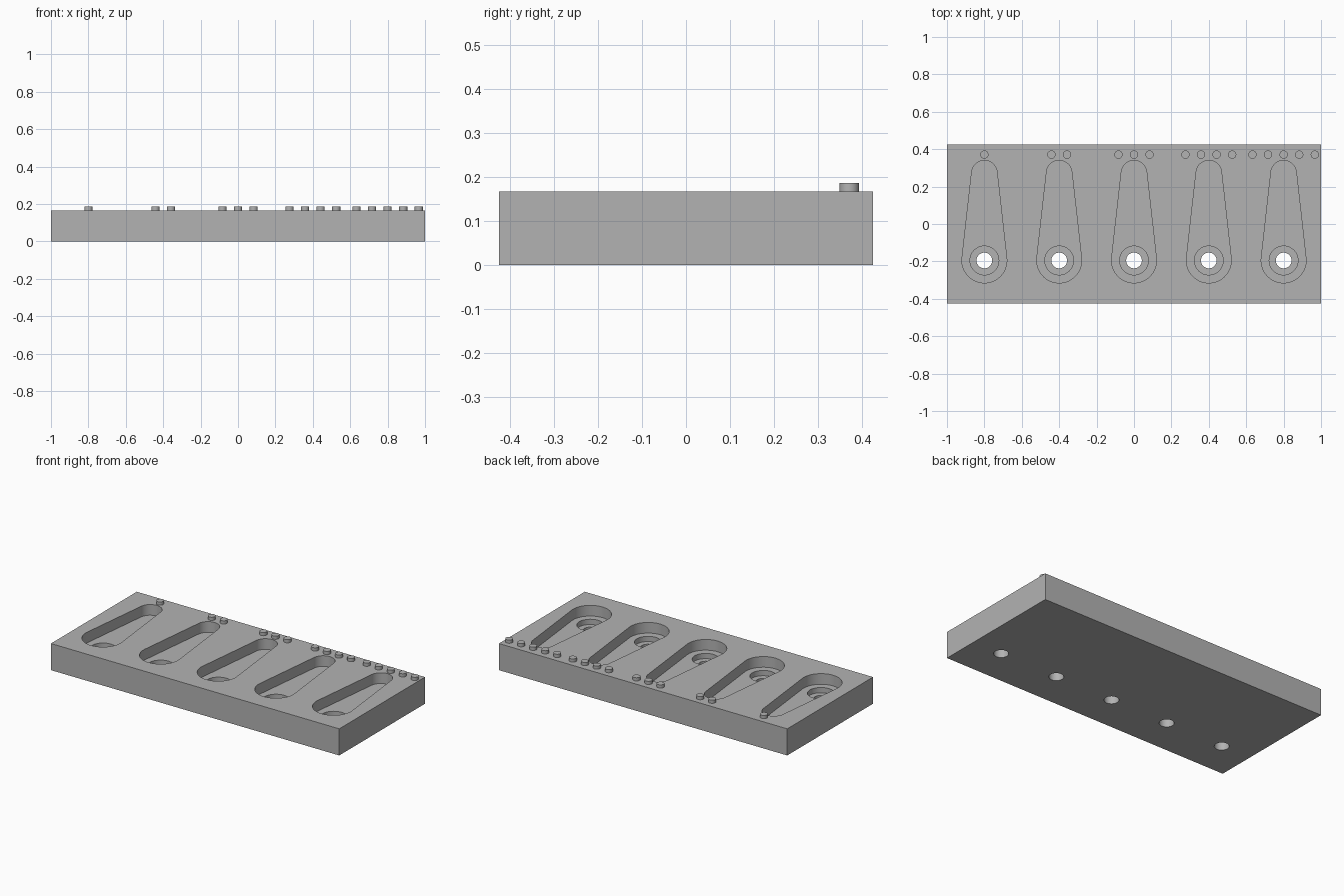
import bpy, bmesh
from math import sin, cos, pi, asin

old = bpy.data.objects.get("Cube")
if old:
    bpy.data.objects.remove(old, do_unlink=True)

GREY = (0.45, 0.45, 0.45, 1)
mat = bpy.data.materials.new("plain grey")
mat.use_nodes = True
mat.diffuse_color = GREY
mat.node_tree.nodes["Principled BSDF"].inputs["Base Color"].default_value = GREY

LENGTH, WIDTH, HEIGHT = 2.0, 0.85, 0.167
PITCH = 0.4
HOLE_Y, TIP_Y = -0.195, 0.272
POCKET_FLOOR, BORE_FLOOR = 0.1, 0.067
STATIONS = [(i - 2) * PITCH for i in range(5)]


def arc(cx, cy, r, start, end, steps):
    return [(cx + r * cos(start + (end - start) * i / steps),
             cy + r * sin(start + (end - start) * i / steps)) for i in range(steps + 1)]


def circle(cx, cy, r, steps=48):
    return arc(cx, cy, r, 0, 2 * pi, steps)[:-1]


def teardrop(cx, big=0.12, small=0.068):
    """Two arcs joined by their common tangents."""
    tilt = asin((big - small) / (TIP_Y - HOLE_Y))
    return (arc(cx, TIP_Y, small, tilt, pi - tilt, 24)
            + arc(cx, HOLE_Y, big, pi - tilt, 2 * pi + tilt, 36))


def extrude(name, outlines, z0, z1):
    """Straight prisms, one per outline, in a single object."""
    bm = bmesh.new()
    for outline in outlines:
        face = bm.faces.new([bm.verts.new((x, y, z0)) for x, y in outline])
        new = bmesh.ops.extrude_face_region(bm, geom=[face])["geom"]
        verts = [g for g in new if isinstance(g, bmesh.types.BMVert)]
        bmesh.ops.translate(bm, verts=verts, vec=(0, 0, z1 - z0))
    bmesh.ops.recalc_face_normals(bm, faces=bm.faces)
    mesh = bpy.data.meshes.new(name)
    bm.to_mesh(mesh)
    bm.free()
    mesh.materials.append(mat)
    obj = bpy.data.objects.new(name, mesh)
    bpy.context.collection.objects.link(obj)
    return obj


def activate(obj):
    bpy.ops.object.select_all(action="DESELECT")
    obj.select_set(True)
    bpy.context.view_layer.objects.active = obj


def cut(target, cutter):
    cutter.hide_render = True
    mod = target.modifiers.new("cut", "BOOLEAN")
    mod.operation, mod.solver, mod.object = "DIFFERENCE", "EXACT", cutter
    activate(target)
    bpy.ops.object.modifier_apply(modifier=mod.name)
    bpy.data.objects.remove(cutter, do_unlink=True)


# Base block
hx, hy = LENGTH / 2, WIDTH / 2
block = extrude("base_block", [[(-hx, -hy), (hx, -hy), (hx, hy), (-hx, hy)]], 0, HEIGHT)

# Teardrop pockets, counterbores and through holes
cut(block, extrude("pocket_cutter", [teardrop(x) for x in STATIONS], POCKET_FLOOR, 0.3))
cut(block, extrude("bore_cutter", [circle(x, HOLE_Y, 0.077) for x in STATIONS], BORE_FLOOR, 0.3))
cut(block, extrude("hole_cutter", [circle(x, HOLE_Y, 0.042) for x in STATIONS], -0.1, 0.3))

# Counting pegs: one to five behind the pockets
parts = [block]
for n, x in enumerate(STATIONS, 1):
    row = [circle(x + (i - (n - 1) / 2) / 12, 0.371, 0.022, 32) for i in range(n)]
    parts.append(extrude(f"pegs_{n}", row, HEIGHT, HEIGHT + 0.02))

for obj in parts:
    activate(obj)
    bpy.ops.object.shade_smooth_by_angle(angle=pi / 6)
